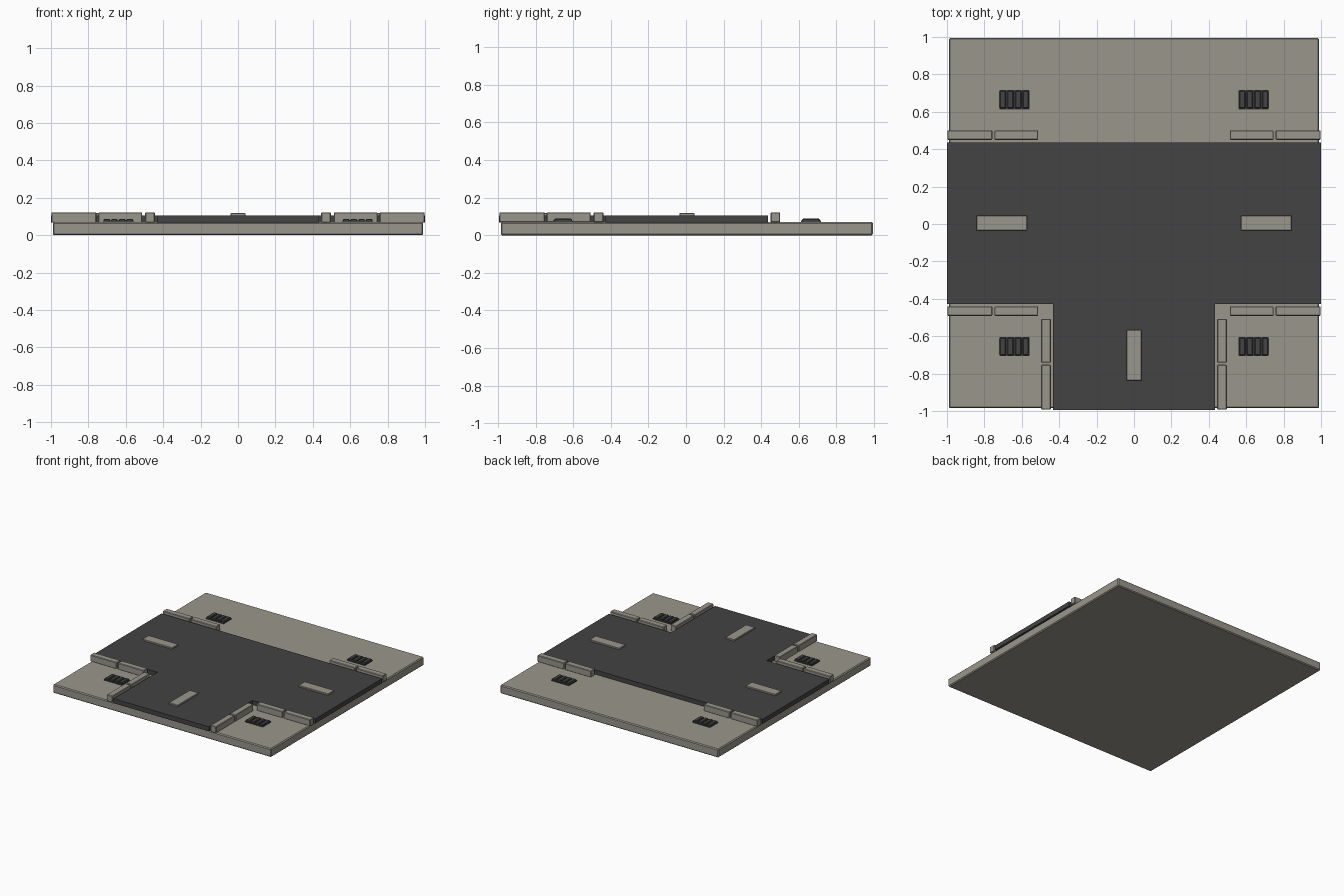
import bpy, bmesh

if "Cube" in bpy.data.objects:
    bpy.data.objects.remove(bpy.data.objects["Cube"])

OFF = 0.005  # the tile centre sits slightly behind the origin


def material(name, rgb):
    m = bpy.data.materials.new(name)
    m.diffuse_color = (*rgb, 1)
    m.use_nodes = True
    m.node_tree.nodes["Principled BSDF"].inputs["Base Color"].default_value = m.diffuse_color
    return m


CONCRETE = material("warm grey concrete", (0.32, 0.305, 0.26))
ASPHALT = material("dark asphalt", (0.056, 0.056, 0.057))


def finish(name, bm, mat, bevel=0):
    if bevel:
        bmesh.ops.bevel(bm, geom=bm.edges[:], offset=bevel, segments=1, affect='EDGES')
    bmesh.ops.recalc_face_normals(bm, faces=bm.faces[:])
    me = bpy.data.meshes.new(name)
    bm.to_mesh(me)
    bm.free()
    me.materials.append(mat)
    ob = bpy.data.objects.new(name, me)
    bpy.context.collection.objects.link(ob)
    return ob


def box(name, x, y, z, mat, bevel=0):
    """Box from (min, max) ranges on each axis."""
    bm = bmesh.new()
    bmesh.ops.create_cube(bm, size=1)
    for v in bm.verts:
        v.co = [r[0] if c < 0 else r[1]
                for c, r in zip(v.co, (x, (y[0] + OFF, y[1] + OFF), z))]
    return finish(name, bm, mat, bevel)


def mirrored(r, s):
    return tuple(sorted((r[0] * s, r[1] * s)))


# ground slab
box("ground_slab", (-0.99, 0.99), (-0.99, 0.99), (0, 0.07), CONCRETE, 0.007)

# T-shaped road
W = 0.432
outline = [(-1, W), (-1, -W), (-W, -W), (-W, -1), (W, -1), (W, -W), (1, -W), (1, W)]
bm = bmesh.new()
face = bm.faces.new([bm.verts.new((x, y + OFF, 0.069)) for x, y in outline])
ext = bmesh.ops.extrude_face_region(bm, geom=[face])
for v in ext["geom"]:
    if isinstance(v, bmesh.types.BMVert):
        v.co.z = 0.106
finish("road", bm, ASPHALT)

# lane markings
Z = (0.104, 0.118)
for s, side in ((-1, "left"), (1, "right")):
    box(f"lane_mark_{side}", mirrored((0.573, 0.842), s), (-0.04, 0.04), Z, CONCRETE, 0.002)
box("lane_mark_front", (-0.04, 0.04), (-0.842, -0.573), Z, CONCRETE, 0.002)

# kerb stones, two in a row on each road edge
LONG = [(0.757, 0.998), (0.512, 0.746)]
ACROSS = (0.445, 0.496)
KZ = (0.068, 0.122)
for sx, side in ((-1, "left"), (1, "right")):
    for i, run in enumerate(LONG):
        for sy, end in ((-1, "front"), (1, "back")):
            box(f"kerb_{end}_{side}_{i}", mirrored(run, sx), mirrored(ACROSS, sy),
                KZ, CONCRETE, 0.004)
        box(f"kerb_stem_{side}_{i}", mirrored(ACROSS, sx), mirrored(run, -1),
            KZ, CONCRETE, 0.004)

# drain grates: plate with four chamfered bars
for sx, side in ((-1, "left"), (1, "right")):
    for sy, end in ((-1, "front"), (1, "back")):
        cx, cy = 0.64 * sx, 0.66 * sy
        box(f"grate_plate_{end}_{side}", (cx - 0.08, cx + 0.08), (cy - 0.052, cy + 0.052),
            (0.069, 0.078), ASPHALT)
        for i in range(4):
            x = cx + (i - 1.5) * 0.041
            box(f"grate_bar_{end}_{side}_{i}", (x - 0.017, x + 0.017),
                (cy - 0.048, cy + 0.048), (0.07, 0.088), ASPHALT, 0.005)
